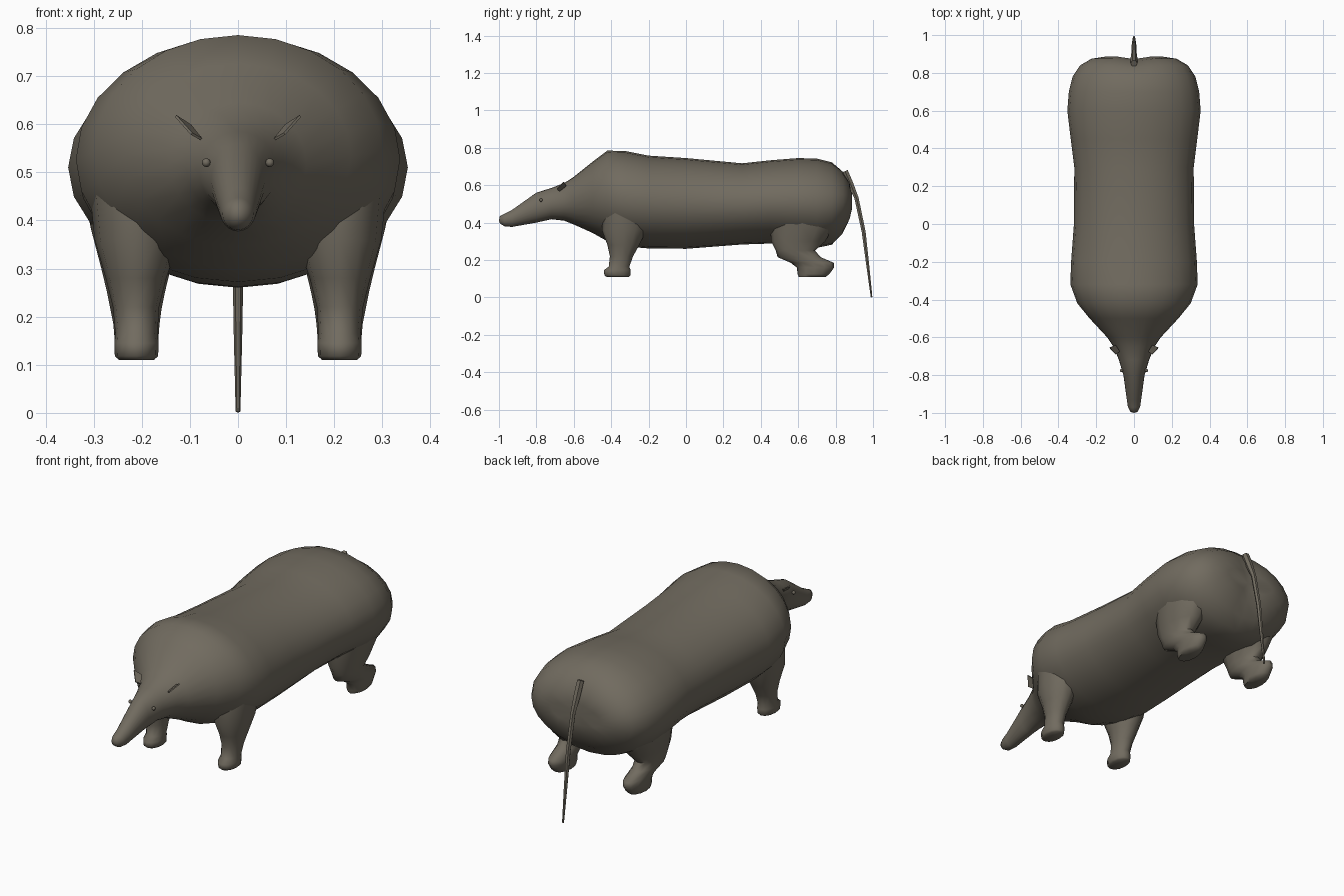
import bpy, bmesh, math
from mathutils import Vector

if "Cube" in bpy.data.objects:
    bpy.data.objects.remove(bpy.data.objects["Cube"])

fur = bpy.data.materials.new("grey_brown_fur")
fur.diffuse_color = (0.165, 0.147, 0.115, 1)
fur.use_nodes = True
fur.node_tree.nodes["Principled BSDF"].inputs["Base Color"].default_value = fur.diffuse_color


def finish(name, bm, angle=60):
    bmesh.ops.recalc_face_normals(bm, faces=bm.faces)
    me = bpy.data.meshes.new(name)
    bm.to_mesh(me)
    bm.free()
    me.materials.append(fur)
    ob = bpy.data.objects.new(name, me)
    bpy.context.collection.objects.link(ob)
    bpy.ops.object.select_all(action='DESELECT')
    bpy.context.view_layer.objects.active = ob
    ob.select_set(True)
    bpy.ops.object.shade_smooth_by_angle(angle=math.radians(angle))
    return ob


def loft(name, rings, start, end, angle=60):
    """Skin a list of point rings and close both ends with a fan to a point."""
    bm = bmesh.new()
    vr = [[bm.verts.new(p) for p in r] for r in rings]
    n = len(vr[0])
    for a, b in zip(vr, vr[1:]):
        for i in range(n):
            j = (i + 1) % n
            bm.faces.new((a[i], a[j], b[j], b[i]))
    for ring, tip in ((vr[0], start), (vr[-1], end)):
        c = bm.verts.new(tip)
        for i in range(n):
            bm.faces.new((ring[i], ring[(i + 1) % n], c))
    return finish(name, bm, angle)


def circle(n):
    return [(math.cos(2 * math.pi * i / n), math.sin(2 * math.pi * i / n)) for i in range(n)]


# Body with head and snout: y, top, bottom, half width
stations = [
    (-0.995, .435, .395, .018), (-0.97, .447, .38, .032), (-0.93, .468, .377, .038),
    (-0.80, .56, .40, .056), (-0.72, .585, .418, .080), (-0.65, .612, .41, .108),
    (-0.60, .645, .39, .142), (-0.50, .725, .345, .235), (-0.42, .785, .30, .300),
    (-0.32, .782, .272, .337), (-0.20, .758, .262, .333), (0.0, .745, .26, .318),
    (0.30, .717, .283, .316), (0.45, .733, .288, .335), (0.60, .745, .275, .353),
    (0.70, .742, .265, .345), (0.78, .722, .282, .325), (0.84, .680, .335, .285),
    (0.875, .625, .405, .225), (0.888, .565, .46, .14)]
rings = []
for y, top, bot, w in stations:
    mid = (top + bot) / 2
    ring = []
    for c, s in circle(24):
        # shallow cleft down the middle of the rump
        dip = 0.015 * max(0, 1 - abs(c * w) / .1) if y > .83 else 0
        ring.append((w * c, y - dip, mid + s * (top - bot) / 2))
    rings.append(ring)
loft("body", rings, (0, -1.0, .412), (0, .868, .51))

# Legs: z, centre x, centre y, half x, half y
front_leg = [(.48, .21, -.31, .10, .13), (.36, .21, -.33, .088, .12),
             (.28, .212, -.335, .063, .085), (.22, .212, -.345, .048, .062),
             (.165, .211, -.358, .044, .055), (.145, .211, -.368, .046, .072),
             (.118, .211, -.367, .045, .069), (.11, .211, -.365, .036, .06)]
hind_leg = [(.50, .20, .62, .13, .19), (.38, .21, .62, .095, .17),
            (.30, .212, .60, .072, .145), (.25, .212, .585, .060, .105),
            (.215, .212, .605, .053, .115), (.185, .211, .675, .048, .115),
            (.16, .211, .692, .046, .1), (.125, .211, .682, .045, .085),
            (.11, .211, .675, .037, .072)]
for side, label in ((1, "right"), (-1, "left")):
    for part, rows in (("front_leg", front_leg), ("hind_leg", hind_leg)):
        rings = [[(side * (x + hx * c), y + hy * s, z) for c, s in circle(12)]
                 for z, x, y, hx, hy in rows]
        z0, x0, y0 = rows[0][:3]
        z1, x1, y1 = rows[-1][:3]
        loft(f"{part}_{label}", rings, (side * x0, y0, z0), (side * x1, y1, z1))

    # Ear: thin pointed flap
    bm = bmesh.new()
    flap = [(.078, -.675, .567), (.098, -.69, .578), (.131, -.655, .615), (.10, -.64, .595)]
    front = [bm.verts.new((side * x, y, z)) for x, y, z in flap]
    back = [bm.verts.new((side * (x - .003), y, z + .004)) for x, y, z in flap]
    bm.faces.new(front)
    bm.faces.new(back[::-1])
    for i in range(4):
        j = (i + 1) % 4
        bm.faces.new((front[i], front[j], back[j], back[i]))
    finish(f"ear_{label}", bm, 30)

    # Eye: small bead
    bm = bmesh.new()
    bmesh.ops.create_uvsphere(bm, u_segments=8, v_segments=6, radius=.009)
    bmesh.ops.translate(bm, vec=(side * .066, -.775, .52), verts=bm.verts)
    finish(f"eye_{label}", bm)

# Tail: slim tapering tube, hanging behind the rump
path = [(.85, .675, .018), (.878, .61, .018), (.912, .53, .013), (.95, .35, .012),
        (.972, .17, .009), (.992, .003, .005)]
pts = [Vector((0, y, z)) for y, z, r in path]
rings = []
for i, p in enumerate(pts):
    d = (pts[min(i + 1, len(pts) - 1)] - pts[max(i - 1, 0)]).normalized()
    side = Vector((1, 0, 0))
    up = d.cross(side)
    rings.append([p + path[i][2] * (side * c + up * s) for c, s in circle(6)])
loft("tail", rings, pts[0], Vector((0, .993, 0)), 40)
